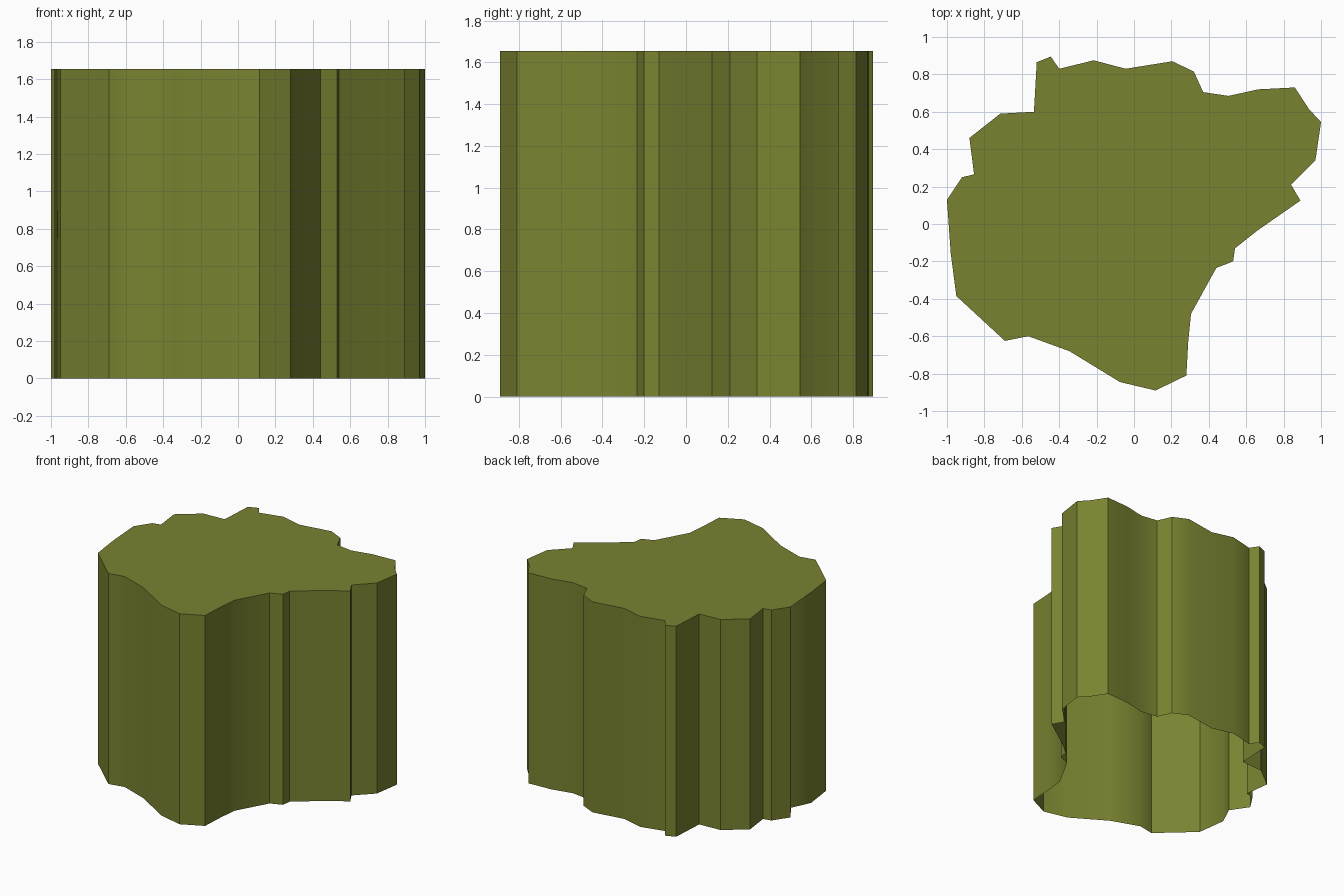
import bpy, bmesh, math

if "Cube" in bpy.data.objects:
    bpy.data.objects.remove(bpy.data.objects["Cube"])

HEIGHT = 1.655

# Irregular outline seen from above, clockwise from the back left
OUTLINE = [
    (-.52, .865), (-.445, .895), (-.40, .83), (-.215, .875), (-.045, .83),
    (.205, .87), (.32, .815), (.37, .705), (.505, .685), (.665, .72),
    (.86, .73), (.935, .615), (1, .545), (.97, .34), (.84, .21),
    (.89, .125), (.66, -.035), (.54, -.13), (.53, -.20), (.44, -.235),
    (.305, -.48), (.29, -.63), (.28, -.81), (.115, -.89), (-.075, -.845),
    (-.345, -.68), (-.565, -.60), (-.69, -.625), (-.95, -.385), (-.98, -.155),
    (-.91, -.005), (-1, .13), (-.92, .25), (-.855, .265), (-.88, .46),
    (-.715, .59), (-.535, .60),
]

olive = bpy.data.materials.new("olive green")
olive.diffuse_color = (0.195, 0.225, 0.030, 1)
olive.use_nodes = True
olive.node_tree.nodes["Principled BSDF"].inputs["Base Color"].default_value = olive.diffuse_color

# Upright walls with a flat top; the underside is open
bm = bmesh.new()
low = [bm.verts.new((x, y, 0)) for x, y in OUTLINE]
high = [bm.verts.new((x, y, HEIGHT)) for x, y in OUTLINE]
for i in range(len(OUTLINE)):
    j = (i + 1) % len(OUTLINE)
    bm.faces.new((low[j], low[i], high[i], high[j]))
top = bm.faces.new(high[::-1])
bmesh.ops.triangulate(bm, faces=[top])
bm.normal_update()

mesh = bpy.data.meshes.new("rock_column")
bm.to_mesh(mesh)
bm.free()
mesh.materials.append(olive)
column = bpy.data.objects.new("rock_column", mesh)
bpy.context.collection.objects.link(column)

# Smooth the gentle bends, keep the creases sharp
bpy.context.view_layer.objects.active = column
column.select_set(True)
bpy.ops.object.shade_smooth_by_angle(angle=math.radians(35))
